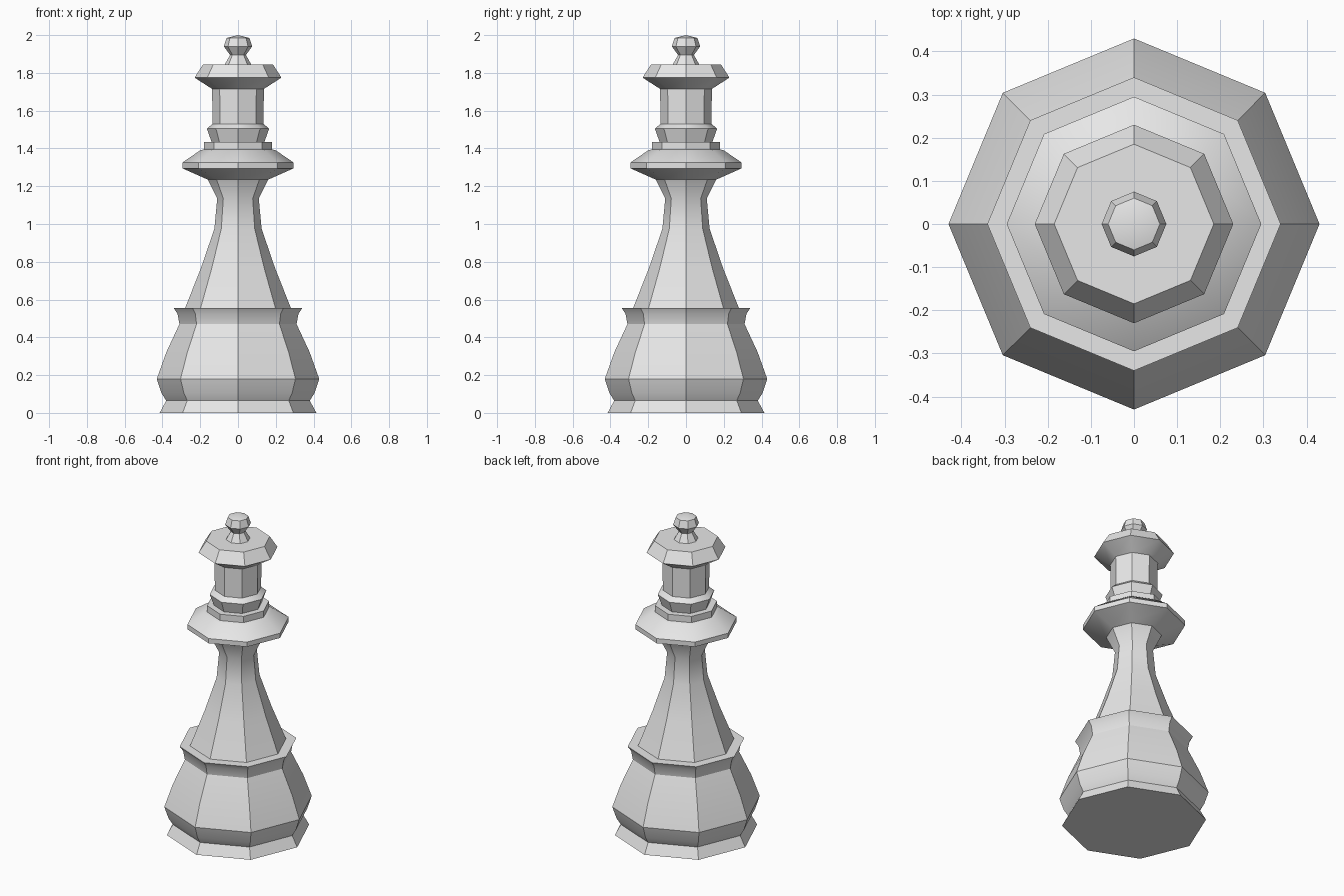
import bpy, math
from math import cos, sin, pi

cube = bpy.data.objects.get("Cube")
if cube:
    bpy.data.objects.remove(cube, do_unlink=True)

SIDES = 8

grey = bpy.data.materials.new("light grey")
grey.use_nodes = True
colour = (0.8, 0.8, 0.8, 1)
grey.diffuse_color = colour
grey.node_tree.nodes["Principled BSDF"].inputs["Base Color"].default_value = colour


def turned_part(name, profile):
    """Turn a (radius, height) profile into an eight-sided part; radius 0 makes a tip."""
    verts, rings, faces = [], [], []
    for r, z in profile:
        start = len(verts)
        count = SIDES if r > 0 else 1
        for i in range(count):
            a = 2 * pi * i / SIDES
            verts.append((r * cos(a), r * sin(a), z))
        rings.append([start + i % count for i in range(SIDES)])
    for low, high in zip(rings, rings[1:]):
        for i in range(SIDES):
            j = (i + 1) % SIDES
            quad = [low[i], low[j], high[j], high[i]]
            faces.append(list(dict.fromkeys(quad)))
    mesh = bpy.data.meshes.new(name)
    mesh.from_pydata(verts, [], faces)
    mesh.materials.append(grey)
    obj = bpy.data.objects.new(name, mesh)
    bpy.context.collection.objects.link(obj)
    bpy.ops.object.select_all(action="DESELECT")
    obj.select_set(True)
    bpy.context.view_layer.objects.active = obj
    bpy.ops.object.shade_smooth_by_angle(angle=math.radians(30))
    return obj


# Foot and bulging base, ending in a flat ledge
turned_part("base", [
    (0, 0), (0.415, 0), (0.38, 0.065), (0.405, 0.105), (0.43, 0.18),
    (0.38, 0.32), (0.31, 0.47), (0.32, 0.525), (0.34, 0.555), (0.28, 0.555)])

# Tapering stem, flaring out below the collar
turned_part("stem", [
    (0.28, 0.555), (0.195, 0.77), (0.125, 0.975), (0.11, 1.135), (0.16, 1.235)])

# Wide collar with a stepped ring on top
turned_part("collar", [
    (0.16, 1.235), (0.295, 1.295), (0.295, 1.325), (0.2, 1.39),
    (0.18, 1.395), (0.18, 1.435), (0.14, 1.435)])

# Small ring under the neck
turned_part("neck_ring", [
    (0.14, 1.435), (0.165, 1.505), (0.135, 1.53)])

# Straight neck
turned_part("neck", [(0.135, 1.53), (0.137, 1.715)])

# Flared crown with a flat top
turned_part("crown", [
    (0.137, 1.715), (0.23, 1.775), (0.185, 1.845), (0.07, 1.845)])

# Finial knob
turned_part("finial", [
    (0.07, 1.845), (0.042, 1.895), (0.075, 1.94), (0.06, 1.985), (0, 2.0)])
